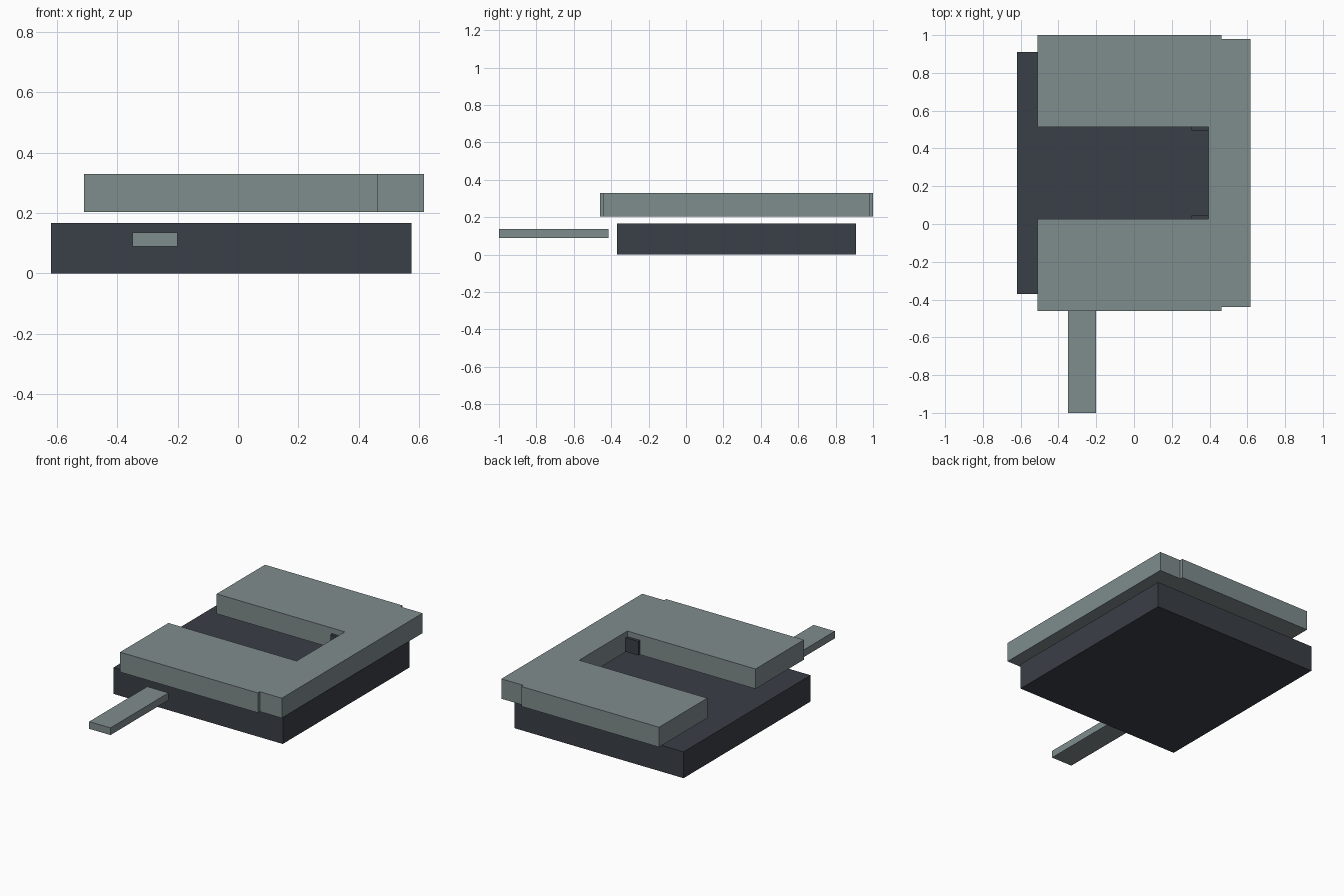
import bpy
import bmesh

if "Cube" in bpy.data.objects:
    bpy.data.objects.remove(bpy.data.objects["Cube"])


def material(name, rgb):
    m = bpy.data.materials.new(name)
    m.diffuse_color = (*rgb, 1)
    m.use_nodes = True
    m.node_tree.nodes["Principled BSDF"].inputs["Base Color"].default_value = m.diffuse_color
    return m


GREY = material("steel_grey", (0.212, 0.262, 0.266))
DARK = material("dark_slate", (0.042, 0.050, 0.063))


def prism(name, outline, z0, z1, mat):
    """Extrude a flat xy outline from z0 up to z1."""
    bm = bmesh.new()
    face = bm.faces.new([bm.verts.new((x, y, z0)) for x, y in outline])
    top = bmesh.ops.extrude_face_region(bm, geom=[face])["geom"]
    verts = [g for g in top if isinstance(g, bmesh.types.BMVert)]
    bmesh.ops.translate(bm, verts=verts, vec=(0, 0, z1 - z0))
    bmesh.ops.recalc_face_normals(bm, faces=bm.faces)
    me = bpy.data.meshes.new(name)
    bm.to_mesh(me)
    bm.free()
    me.materials.append(mat)
    ob = bpy.data.objects.new(name, me)
    bpy.context.collection.objects.link(ob)
    return ob


def box(name, x0, x1, y0, y1, z0, z1, mat):
    return prism(name, [(x0, y0), (x1, y0), (x1, y1), (x0, y1)], z0, z1, mat)


# Base slab
box("base_block", -0.62, 0.575, -0.37, 0.91, 0, 0.168, DARK)

# U-shaped upper plate: two arms joined by a slightly narrower bridge
MID = 0.27
half = [(0.617, 0.71), (0.462, 0.71), (0.462, 0.73),
        (-0.51, 0.73), (-0.51, 0.243), (0.395, 0.243)]
outline = [(x, MID + y) for x, y in half]
outline += [(x, MID - y) for x, y in reversed(half)]
prism("u_shaped_plate", outline, 0.203, 0.33, GREY)

# Small dark pads on the inner walls of the slot
for side, label in ((-1, "front"), (1, "back")):
    ys = sorted((MID + side * 0.225, MID + side * 0.245))
    box(label + "_slot_pad", 0.305, 0.394, *ys, 0.205, 0.295, DARK)

# Separate lever at the front
box("lever", -0.35, -0.2, -1.0, -0.415, 0.09, 0.136, GREY)
